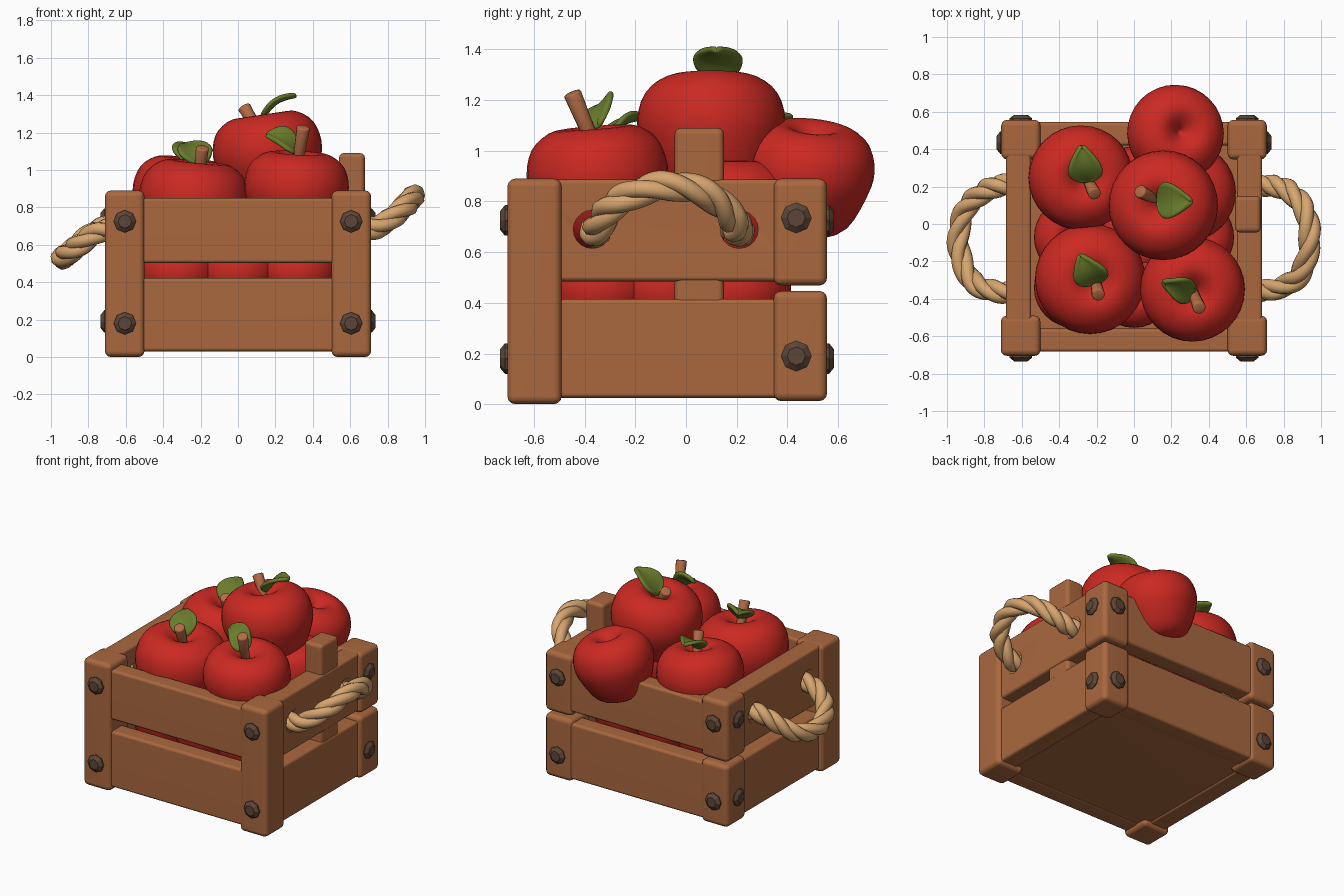
import bpy, bmesh, math
from mathutils import Vector, Matrix

cube = bpy.data.objects.get("Cube")
if cube:
    bpy.data.objects.remove(cube, do_unlink=True)


def material(name, rgb):
    m = bpy.data.materials.new(name)
    m.use_nodes = True
    m.diffuse_color = (*rgb, 1)
    for n in m.node_tree.nodes:
        if n.type == 'BSDF_PRINCIPLED':
            n.inputs["Base Color"].default_value = (*rgb, 1)
            n.inputs["Roughness"].default_value = 0.7
    return m


WOOD = material("crate wood", (0.40, 0.138, 0.049))
RED = material("apple red", (0.60, 0.022, 0.016))
GREEN = material("leaf green", (0.14, 0.20, 0.025))
STEM = material("stem brown", (0.45, 0.15, 0.06))
ROPE = material("rope tan", (0.68, 0.38, 0.16))
METAL = material("bolt brown", (0.11, 0.06, 0.04))


def select(ob):
    bpy.ops.object.select_all(action='DESELECT')
    ob.select_set(True)
    bpy.context.view_layer.objects.active = ob


def make(name, bm, mat, angle=45):
    bmesh.ops.recalc_face_normals(bm, faces=bm.faces)
    me = bpy.data.meshes.new(name)
    bm.to_mesh(me)
    bm.free()
    me.materials.append(mat)
    ob = bpy.data.objects.new(name, me)
    bpy.context.collection.objects.link(ob)
    select(ob)
    bpy.ops.object.shade_smooth_by_angle(angle=math.radians(angle))
    return ob


def box(name, xr, yr, zr, bevel=0.025):
    """Rounded plank between the given ranges."""
    bm = bmesh.new()
    bmesh.ops.create_cube(bm, size=1)
    for v in bm.verts:
        v.co = [r[0] if c < 0 else r[1] for c, r in zip(v.co, (xr, yr, zr))]
    bmesh.ops.bevel(bm, geom=bm.edges[:], offset=bevel, segments=3,
                    profile=0.5, affect='EDGES')
    ob = make(name, bm, WOOD)
    ob.modifiers.new("flat faces", 'WEIGHTED_NORMAL')
    return ob


def rod(bm, a, b, r1, r2, sides):
    a, b = Vector(a), Vector(b)
    rot = (b - a).to_track_quat('Z', 'Y').to_matrix().to_4x4()
    bmesh.ops.create_cone(bm, cap_ends=True, segments=sides, radius1=r1, radius2=r2,
                          depth=(b - a).length,
                          matrix=Matrix.Translation((a + b) / 2) @ rot)


def spline(points, n):
    """Evenly sampled smooth path through the points."""
    p = [Vector(q) for q in points]
    p = [2 * p[0] - p[1]] + p + [2 * p[-1] - p[-2]]
    out = []
    for i in range(1, len(p) - 2):
        a, b, c, d = p[i - 1:i + 3]
        for k in range(n):
            t = k / n
            out.append(0.5 * (2 * b + (c - a) * t + (2 * a - 5 * b + 4 * c - d) * t * t
                              + (3 * b - a - 3 * c + d) * t ** 3))
    return out + [p[-2]]


# Crate: posts, slats, floor
for s, side in ((-1, "right"), (1, "left")):
    def sx(a, b):
        return sorted((s * a, s * b))
    box(f"front_post_{side}", sx(0.50, 0.712), (-0.705, -0.49), (0, 0.89), 0.032)
    box(f"back_post_lower_{side}", sx(0.50, 0.71), (0.345, 0.557), (0.012, 0.447), 0.032)
    box(f"back_post_upper_{side}", sx(0.50, 0.71), (0.345, 0.557), (0.468, 0.89), 0.032)
    box(f"side_slat_lower_{side}", sx(0.55, 0.685), (-0.62, 0.47), (0.025, 0.415), 0.018)
    upper = box(f"side_slat_upper_{side}", sx(0.55, 0.685), (-0.62, 0.47), (0.485, 0.887), 0.018)
    # rope holes
    for y in (-0.37, 0.21):
        bm = bmesh.new()
        rod(bm, (s * 0.4, y, 0.69), (s * 0.8, y, 0.69), 0.075, 0.075, 20)
        cutter = make("hole_cutter", bm, WOOD)
        cutter.hide_render = True
        mod = upper.modifiers.new("hole", 'BOOLEAN')
        mod.object = cutter
        mod.solver = 'EXACT'
        select(upper)
        bpy.ops.object.modifier_move_to_index(modifier="hole", index=0)
        bpy.ops.object.modifier_apply(modifier="hole")
        bpy.data.objects.remove(cutter, do_unlink=True)
    select(upper)
    bpy.ops.object.shade_smooth_by_angle(angle=math.radians(45))

for name, yr in (("front", (-0.683, -0.56)), ("back", (0.42, 0.545))):
    box(f"{name}_slat_lower", (-0.6, 0.6), yr, (0.03, 0.422), 0.018)
    box(f"{name}_slat_upper", (-0.6, 0.6), yr, (0.502, 0.85), 0.018)
box("floor_board", (-0.62, 0.62), (-0.62, 0.5), (0.035, 0.09), 0.01)
box("tall_plank", (0.54, 0.678), (-0.045, 0.15), (0.2, 1.09), 0.025)

# Bolts: six-sided domes on front, back and rear sides
bolts = bmesh.new()
for s in (-1, 1):
    for z in (0.18, 0.725):
        for start, out in (((s * 0.605, -0.70, z), (0, -1, 0)),
                           ((s * 0.605, 0.55, z), (0, 1, 0)),
                           ((s * 0.70, 0.435, z + 0.01), (s, 0, 0))):
            p, d = Vector(start), Vector(out)
            rod(bolts, p - d * 0.02, p + d * 0.015, 0.06, 0.06, 8)
            rod(bolts, p + d * 0.015, p + d * 0.034, 0.06, 0.036, 8)
make("bolts", bolts, METAL, 25)

# Apples: a turned profile with a dimple at each end
PROFILE = spline([(0, 0, -0.72), (0.3, 0, -0.84), (0.68, 0, -0.66), (0.93, 0, -0.15),
                  (1, 0, 0.22), (0.9, 0, 0.58), (0.65, 0, 0.79), (0.4, 0, 0.82),
                  (0.17, 0, 0.68), (0, 0, 0.5)], 3)


def apple(name, centre, radius, lean=(0, 0, 1)):
    bm = bmesh.new()
    verts = [bm.verts.new((max(p.x, 0), 0, p.z)) for p in PROFILE]
    edges = [bm.edges.new(e) for e in zip(verts, verts[1:])]
    bmesh.ops.spin(bm, geom=verts + edges, cent=(0, 0, 0), axis=(0, 0, 1),
                   angle=math.tau, steps=32)
    bmesh.ops.remove_doubles(bm, verts=bm.verts, dist=0.0005)
    turn = Vector((0, 0, 1)).rotation_difference(Vector(lean)).to_matrix().to_4x4()
    bm.transform(Matrix.Translation(centre) @ turn @ Matrix.Scale(radius, 4))
    make(name, bm, RED, 80)


apple("apple_front_right", (-0.24, -0.29, 0.80), 0.295, (0.1, -0.05, 1))
apple("apple_front_left", (0.31, -0.345, 0.86), 0.28, (0.05, -0.08, 1))
apple("apple_back_right", (-0.29, 0.25, 0.83), 0.28, (0.12, -0.05, 1))
apple("apple_top", (0.165, 0.10, 1.055), 0.293, (-0.15, 0, 1))
apple("apple_back", (0.21, 0.48, 0.885), 0.26, (0.25, 0.1, 1))
apple("apple_side", (0.28, 0.17, 0.74), 0.265)
for i, x in enumerate((-0.32, 0, 0.32)):
    for j, y in enumerate((-0.34, -0.07, 0.2)):
        apple(f"apple_lower_{i}_{j}", (x, y, 0.42), 0.215)


# Stems and leaves
def stem(name, a, b):
    bm = bmesh.new()
    rod(bm, a, b, 0.026, 0.036, 12)
    caps = [e for f in bm.faces if len(f.verts) > 4 for e in f.edges]
    bmesh.ops.bevel(bm, geom=caps, offset=0.009, segments=2, profile=0.5, affect='EDGES')
    make(name, bm, STEM, 50)


def leaf(name, base, tip, side, width, bulge=0.035):
    """Broad pointed leaf, arched along its length and cupped across."""
    base, tip, side = Vector(base), Vector(tip), Vector(side).normalized()
    up = (tip - base).cross(side).normalized()
    if up.z < 0:
        up.negate()
    bm = bmesh.new()
    rows, cols = 12, 6
    grid = []
    for i in range(rows + 1):
        t = i / rows
        w = width / 2 * (math.sin(math.pi * t ** 0.75) ** 0.75 if 0 < i < rows else 0.06)
        mid = base.lerp(tip, t) + up * bulge * math.sin(math.pi * t)
        grid.append([bm.verts.new(mid + side * w * u + up * 0.018 * (u * u - 0.5))
                     for u in [2 * j / cols - 1 for j in range(cols + 1)]])
    for a, b in zip(grid, grid[1:]):
        for j in range(cols):
            bm.faces.new((a[j], a[j + 1], b[j + 1], b[j]))
    ob = make(name, bm, GREEN, 80)
    mod = ob.modifiers.new("thickness", 'SOLIDIFY')
    mod.thickness = 0.026
    mod.offset = 0
    ob.modifiers.new("round", 'SUBSURF').levels = 1


stem("stem_front_right", (-0.21, -0.29, 0.93), (-0.19, -0.38, 1.12))
stem("stem_front_left", (0.31, -0.35, 0.99), (0.35, -0.45, 1.23))
stem("stem_back_right", (-0.25, 0.24, 0.96), (-0.21, 0.16, 1.12))
stem("stem_top", (0.12, 0.13, 1.19), (0.03, 0.175, 1.34))
leaf("leaf_front_right", (-0.19, -0.32, 1.03), (-0.29, -0.165, 1.14), (1, 0.4, 0.25), 0.19)
leaf("leaf_front_left", (0.33, -0.35, 1.10), (0.15, -0.31, 1.19), (0.1, 0.75, 0.6), 0.18)
leaf("leaf_back_right", (-0.25, 0.22, 1.04), (-0.28, 0.42, 1.14), (1, 0.1, 0), 0.19)
leaf("leaf_top", (0.12, 0.13, 1.27), (0.31, 0.12, 1.405), (0, 1, 0), 0.20)


# Rope handles: three strands twisted around a path
def rope(name, points, turns=3, strands=3):
    path = spline(points, 14)
    cu = bpy.data.curves.new(name, 'CURVE')
    cu.dimensions = '3D'
    cu.bevel_depth = 0.036
    cu.bevel_resolution = 2
    cu.use_fill_caps = True
    last = len(path) - 1
    for k in range(strands):
        sp = cu.splines.new('POLY')
        sp.points.add(last)
        for i, p in enumerate(path):
            tan = (path[min(i + 1, last)] - path[max(i - 1, 0)]).normalized()
            n = Vector((0, 0, 1)).cross(tan).normalized()
            b = tan.cross(n)
            a = math.tau * (turns * i / last + k / strands)
            q = p + (n * math.cos(a) + b * math.sin(a)) * 0.027
            sp.points[i].co = (*q, 1)
    cu.materials.append(ROPE)
    ob = bpy.data.objects.new(name, cu)
    bpy.context.collection.objects.link(ob)
    select(ob)
    bpy.ops.object.convert(target='MESH')
    bpy.ops.object.shade_smooth_by_angle(angle=math.radians(80))


rope("rope_handle_left", [(0.60, -0.36, 0.68), (0.74, -0.35, 0.69), (0.88, -0.28, 0.79),
                          (0.94, -0.10, 0.86), (0.91, 0.08, 0.83), (0.82, 0.18, 0.74),
                          (0.72, 0.205, 0.69), (0.60, 0.21, 0.68)])
rope("rope_handle_right", [(-0.60, -0.36, 0.69), (-0.74, -0.36, 0.67), (-0.87, -0.30, 0.58),
                           (-0.938, -0.12, 0.53), (-0.91, 0.06, 0.55), (-0.82, 0.16, 0.63),
                           (-0.72, 0.205, 0.69), (-0.60, 0.21, 0.70)])
